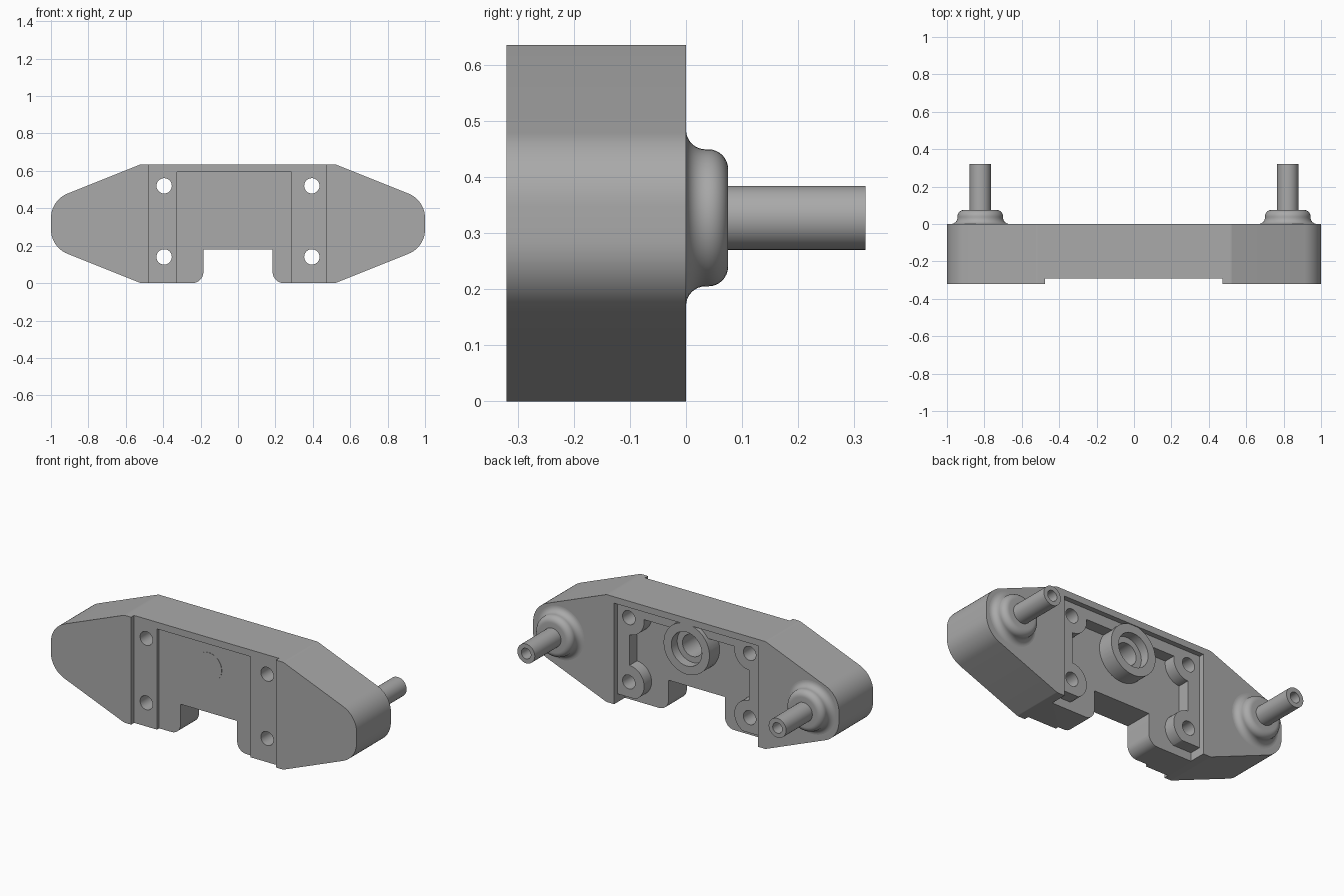
import bpy, bmesh
from math import sin, cos, pi, radians
from mathutils import Vector

if "Cube" in bpy.data.objects:
    bpy.data.objects.remove(bpy.data.objects["Cube"])

grey = bpy.data.materials.new("plain grey")
grey.use_nodes = True
COLOUR = (0.40, 0.40, 0.40, 1)
grey.diffuse_color = COLOUR
grey.node_tree.nodes["Principled BSDF"].inputs["Base Color"].default_value = COLOUR


def finish(name, bm):
    bmesh.ops.recalc_face_normals(bm, faces=bm.faces)
    mesh = bpy.data.meshes.new(name)
    bm.to_mesh(mesh)
    bm.free()
    mesh.materials.append(grey)
    ob = bpy.data.objects.new(name, mesh)
    bpy.context.collection.objects.link(ob)
    return ob


def prism(name, points, y0, y1):
    """Extrude an x-z outline from y0 to y1."""
    bm = bmesh.new()
    face = bm.faces.new([bm.verts.new((x, y0, z)) for x, z in points])
    new = bmesh.ops.extrude_face_region(bm, geom=[face])["geom"]
    bmesh.ops.translate(bm, vec=(0, y1 - y0, 0),
                        verts=[v for v in new if isinstance(v, bmesh.types.BMVert)])
    return finish(name, bm)


def box(name, x0, x1, y0, y1, z0, z1):
    return prism(name, [(x0, z0), (x1, z0), (x1, z1), (x0, z1)], y0, y1)


def rod(name, x, z, r, y0, y1, n=40):
    ring = [(x + r * cos(2 * pi * i / n), z + r * sin(2 * pi * i / n)) for i in range(n)]
    return prism(name, ring, y0, y1)


def rounded(corners, steps=10):
    """Round each (x, z, radius) corner of an outline."""
    out = []
    for i, (x, z, r) in enumerate(corners):
        p = Vector((x, z))
        if not r:
            out.append((x, z))
            continue
        a = (Vector(corners[i - 1][:2]) - p).normalized()
        b = (Vector(corners[(i + 1) % len(corners)][:2]) - p).normalized()
        half = a.angle(b) / 2
        centre = p + (a + b).normalized() * r / sin(half)
        start = p + a * r / (sin(half) / cos(half)) - centre
        end = p + b * r / (sin(half) / cos(half)) - centre
        sweep = start.angle_signed(end)
        for k in range(steps + 1):
            t = -sweep * k / steps
            out.append((centre.x + start.x * cos(t) - start.y * sin(t),
                        centre.y + start.x * sin(t) + start.y * cos(t)))
    return out


def boolean(ob, tool, kind="DIFFERENCE"):
    mod = ob.modifiers.new("cut", "BOOLEAN")
    mod.object, mod.operation, mod.solver = tool, kind, "EXACT"
    bpy.context.view_layer.objects.active = ob
    bpy.ops.object.modifier_apply(modifier=mod.name)
    bpy.data.objects.remove(tool)


# Body outline with rounded ends and a notch in the underside
half = [(0.185, 0.18, 0), (0.185, 0, 0.06), (0.52, 0, 0.03), (1, 0.192, 0.14),
        (1, 0.443, 0.14), (0.52, 0.635, 0.03)]
outline = half + [(-x, z, r) for x, z, r in reversed(half)]
body = prism("body", rounded(outline), -0.32, 0)

# Front channel and its offset inner panel
boolean(body, box("channel_cutter", -0.475, 0.472, -0.5, -0.292, -0.1, 0.8))
boolean(body, box("panel_cutter", -0.325, 0.285, -0.5, -0.272, -0.1, 0.595))

# Shallow back recess and the step along its lower edge
boolean(body, box("recess_cutter", -0.47, 0.47, -0.03, 0.1, -0.1, 0.597))
boolean(body, box("step_cutter", -0.47, 0.47, -0.10, 0.1, -0.1, 0.05))

# Deep back pocket that leaves screw bosses and the central ring standing
SCREWS = [(sx * 0.395, z) for sx in (-1, 1) for z in (0.14, 0.52)]
pocket = box("pocket_cutter", -0.39, 0.39, -0.10, 0.05, -0.05, 0.535)
for x, z in SCREWS:
    boolean(pocket, rod("boss", x, z, 0.10, -0.2, 0.2))
boolean(pocket, rod("hub", 0, 0.45, 0.15, -0.2, 0.2))
boolean(body, pocket)
boolean(body, rod("hub_top", 0, 0.45, 0.15, -0.15, -0.005), "UNION")

# Screw holes and the stepped central bore
for x, z in SCREWS:
    boolean(body, rod("screw_hole", x, z, 0.041, -0.5, 0.2))
boolean(body, rod("wide_bore", 0, 0.45, 0.10, -0.06, 0.2))
boolean(body, rod("narrow_bore", 0, 0.45, 0.065, -0.20, 0.2))

# Faint round plug on the front panel
plug = rod("front_plug", 0, 0.45, 0.085, -0.274, -0.25)


def lathe(name, profile, x, z, n=48):
    """Spin a closed (radius, y) profile around a y axis."""
    bm = bmesh.new()
    rings = [[bm.verts.new((x + r * cos(2 * pi * i / n), y, z + r * sin(2 * pi * i / n)))
              for i in range(n)] for r, y in profile]
    for k, ring in enumerate(rings):
        other = rings[(k + 1) % len(rings)]
        for i in range(n):
            j = (i + 1) % n
            bm.faces.new((ring[i], ring[j], other[j], other[i]))
    return finish(name, bm)


# Hollow posts on flared collars
arc = [pi / 2 * k / 8 for k in range(9)]
flare = [(0.157 - 0.035 * sin(t), 0.035 - 0.035 * cos(t)) for t in arc]
shoulder = [(0.087 + 0.035 * cos(t), 0.04 + 0.035 * sin(t)) for t in arc]
tube = [(0.057, 0.075), (0.057, 0.32), (0.031, 0.32), (0.031, -0.01), (0.15, -0.01)]
posts = [lathe(side + "_post", flare + shoulder + tube, x, 0.327)
         for side, x in (("left", 0.822), ("right", -0.822))]

for ob in [body, plug] + posts:
    bpy.ops.object.select_all(action="DESELECT")
    ob.select_set(True)
    bpy.context.view_layer.objects.active = ob
    bpy.ops.object.shade_smooth_by_angle(angle=radians(30))
